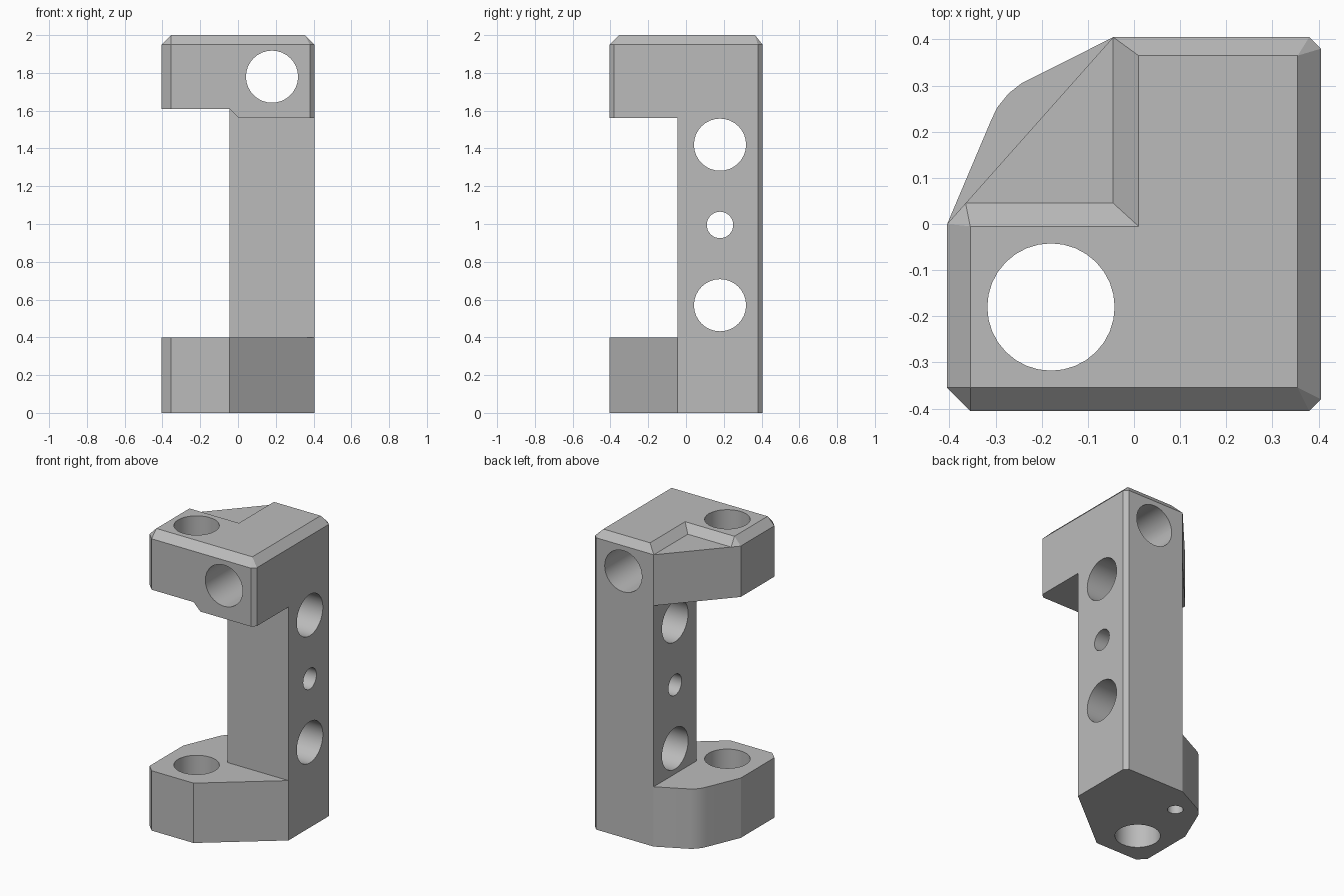
import bpy
import bmesh
from math import radians
from mathutils import Matrix, Vector

if "Cube" in bpy.data.objects:
    bpy.data.objects.remove(bpy.data.objects["Cube"], do_unlink=True)

grey = bpy.data.materials.new("plain grey")
grey.use_nodes = True
GREY = (0.5, 0.5, 0.5, 1)
grey.diffuse_color = GREY
grey.node_tree.nodes["Principled BSDF"].inputs["Base Color"].default_value = GREY


def finish(name, bm):
    bmesh.ops.recalc_face_normals(bm, faces=bm.faces)
    mesh = bpy.data.meshes.new(name)
    bm.to_mesh(mesh)
    bm.free()
    mesh.materials.append(grey)
    obj = bpy.data.objects.new(name, mesh)
    bpy.context.collection.objects.link(obj)
    return obj


def loft(name, lower, upper, z0, z1):
    """Closed solid between two outlines with matching points."""
    bm = bmesh.new()
    a = [bm.verts.new((x, y, z0)) for x, y in lower]
    b = [bm.verts.new((x, y, z1)) for x, y in upper]
    n = len(a)
    bm.faces.new(a[::-1])
    bm.faces.new(b)
    for i in range(n):
        j = (i + 1) % n
        bm.faces.new((a[i], a[j], b[j], b[i]))
    bmesh.ops.remove_doubles(bm, verts=bm.verts, dist=1e-5)
    return finish(name, bm)


def prism(name, outline, z0, z1):
    return loft(name, outline, outline, z0, z1)


def drill(name, centre, radius, axis, length=3):
    bm = bmesh.new()
    turn = Vector(axis).to_track_quat("Z", "Y").to_matrix().to_4x4()
    bmesh.ops.create_cone(bm, cap_ends=True, segments=32, radius1=radius,
                          radius2=radius, depth=length,
                          matrix=Matrix.Translation(centre) @ turn)
    return finish(name, bm)


def combine(target, tool, operation):
    tool.hide_render = True
    bpy.context.view_layer.objects.active = target
    mod = target.modifiers.new(operation.lower(), "BOOLEAN")
    mod.operation = operation
    mod.solver = "EXACT"
    mod.object = tool
    bpy.ops.object.modifier_apply(modifier=mod.name)
    bpy.data.objects.remove(tool, do_unlink=True)


# Shared outline corners
E, C, N = 0.405, 0.38, -0.045          # outer side, small chamfer, inner side
front_left = [(-E, 0), (-E, -0.355), (-0.355, -E)]
back_right = [(E, C), (C, E), (N, E)]
gusset = (-0.365, 0.045)
block_front = front_left + [(C, -E), (E, -C)] + back_right

# Upper block with stepped, sloping underside
bracket = prism("bracket", block_front + [gusset], 1.56, 1.95)
bm = bmesh.new()
step = [(-1, 1.4), (0.005, 1.4), (0.005, 1.56), (N, 1.61), (-1, 1.61)]
face = bm.faces.new([bm.verts.new((x, -1, z)) for x, z in step])
moved = bmesh.ops.extrude_face_region(bm, geom=[face])["geom"]
bmesh.ops.translate(bm, vec=(0, 2, 0),
                    verts=[v for v in moved if isinstance(v, bmesh.types.BMVert)])
combine(bracket, finish("underside_cutter", bm), "DIFFERENCE")

# Bevelled L-shaped top
front, back, side = -0.355, 0.365, 0.355
cap_top = [(-side, -0.005), (-side, front), (-side, front), (side, front),
           (side, front), (side, back), (side, back), (0.01, back),
           (0.01, -0.005), (-side, -0.005)]
combine(bracket, loft("top_cap", block_front + [(N, 0.045), gusset],
                      cap_top, 1.95, 2), "UNION")

# Column and foot with a rounded rear corner
combine(bracket, prism("column", [(N, N), (E, N)] + back_right, 0, 1.8), "UNION")
rounded = [(-0.244, 0.305), (-0.272, 0.283), (-0.297, 0.252), (-0.311, 0.222)]
combine(bracket, prism("foot", front_left + [(N, -E), (E, N)] + back_right
                       + rounded, 0, 0.4), "UNION")

# Through holes and a blind hole under the foot
X, Y, Z = (1, 0, 0), (0, 1, 0), (0, 0, 1)
holes = [((-0.18, -0.18, 1), 0.138, Z, 3),
         ((0.18, 0, 1.78), 0.138, Y, 3),
         ((0, 0.18, 1.42), 0.138, X, 3),
         ((0, 0.18, 0.995), 0.07, X, 3),
         ((0, 0.18, 0.57), 0.138, X, 3),
         ((-0.15, 0.21, 0), 0.048, Z, 0.4)]
for hole in holes:
    combine(bracket, drill("hole_cutter", *hole), "DIFFERENCE")

# Smooth hole walls and rounded corner, keep the rest sharp
bpy.ops.object.select_all(action="DESELECT")
bracket.select_set(True)
bpy.context.view_layer.objects.active = bracket
bpy.ops.object.shade_smooth_by_angle(angle=radians(18))
